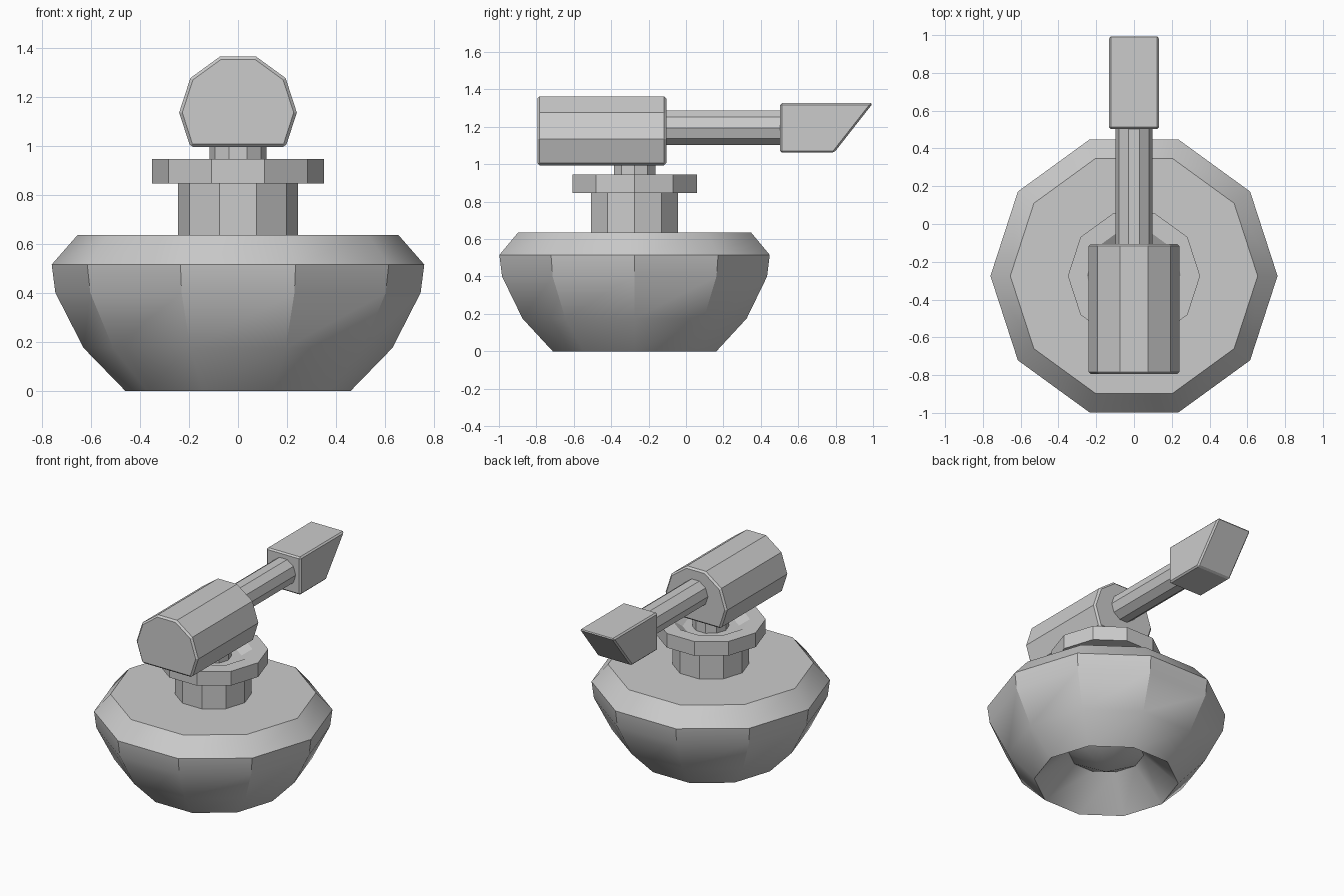
import bpy, bmesh, math
from mathutils import Vector

if "Cube" in bpy.data.objects:
    bpy.data.objects.remove(bpy.data.objects["Cube"])

SIDES = 10
AXIS_Y = -0.275  # vertical axis of the base and neck


def finish(name, bm, smooth=False):
    bmesh.ops.recalc_face_normals(bm, faces=bm.faces)
    mesh = bpy.data.meshes.new(name)
    bm.to_mesh(mesh)
    bm.free()
    ob = bpy.data.objects.new(name, mesh)
    bpy.context.collection.objects.link(ob)
    if smooth:
        bpy.ops.object.select_all(action='DESELECT')
        ob.select_set(True)
        bpy.context.view_layer.objects.active = ob
        bpy.ops.object.shade_smooth_by_angle(angle=math.radians(30))
    return ob


def lathe(name, profile, smooth=False):
    """Ten-sided turned part from (radius, z) points; radius 0 makes a pole."""
    bm = bmesh.new()
    rings = []
    for r, z in profile:
        n = SIDES if r > 0 else 1
        rings.append([bm.verts.new((r * math.cos(math.tau * i / SIDES),
                                    AXIS_Y + r * math.sin(math.tau * i / SIDES), z))
                      for i in range(n)])
    for a, b in zip(rings, rings[1:]):
        for i in range(SIDES):
            j = (i + 1) % SIDES
            corners = [a[i % len(a)], a[j % len(a)], b[j % len(b)], b[i % len(b)]]
            bm.faces.new(list(dict.fromkeys(corners)))
    return finish(name, bm, smooth)


def extrude(name, points, direction, bevel=0):
    """Solid from a closed outline, with optional chamfered edges on its ends."""
    bm = bmesh.new()
    face = bm.faces.new([bm.verts.new(p) for p in points])
    new = bmesh.ops.extrude_face_region(bm, geom=[face], use_keep_orig=True)['geom']
    bmesh.ops.translate(bm, vec=Vector(direction),
                        verts=[v for v in new if isinstance(v, bmesh.types.BMVert)])
    ob = finish(name, bm)
    if bevel:
        mod = ob.modifiers.new('chamfer', 'BEVEL')
        mod.width = bevel
        mod.segments = 1
        mod.limit_method = 'ANGLE'
        mod.angle_limit = math.radians(50)
    return ob


def decagon(r, y, zc, steps=range(SIDES)):
    return [(r * math.cos(math.tau * k / SIDES), y, zc + r * math.sin(math.tau * k / SIDES))
            for k in steps]


# Bowl-shaped base with a hollow underside and a central hanging point
lathe('base', [(0, 0.067), (0.24, 0.20), (0.46, 0), (0.63, 0.175), (0.745, 0.40),
               (0.76, 0.515), (0.655, 0.635), (0, 0.635)], smooth=True)

# Stem, dished collar and swivel neck
lathe('stem', [(0.245, 0.63), (0.245, 0.85)])
lathe('collar', [(0, 0.845), (0.35, 0.845), (0.35, 0.945), (0.25, 0.945),
                 (0.18, 0.90), (0, 0.90)])
lathe('neck', [(0.117, 0.89), (0.117, 1.0)])

# Head: decagonal drum with its bottom cut flat
extrude('head', decagon(0.24, -0.795, 1.135, range(-1, 7)), (0, 0.69, 0), bevel=0.012)

# Arm reaching forward from the head
extrude('arm', decagon(0.097, -0.12, 1.195), (0, 0.64, 0))

# Spout with a slanted end
spout = [(0.503, 1.062), (0.792, 1.062), (1.0, 1.327), (0.503, 1.327)]
extrude('spout', [(-0.133, y, z) for y, z in spout], (0.266, 0, 0), bevel=0.01)
